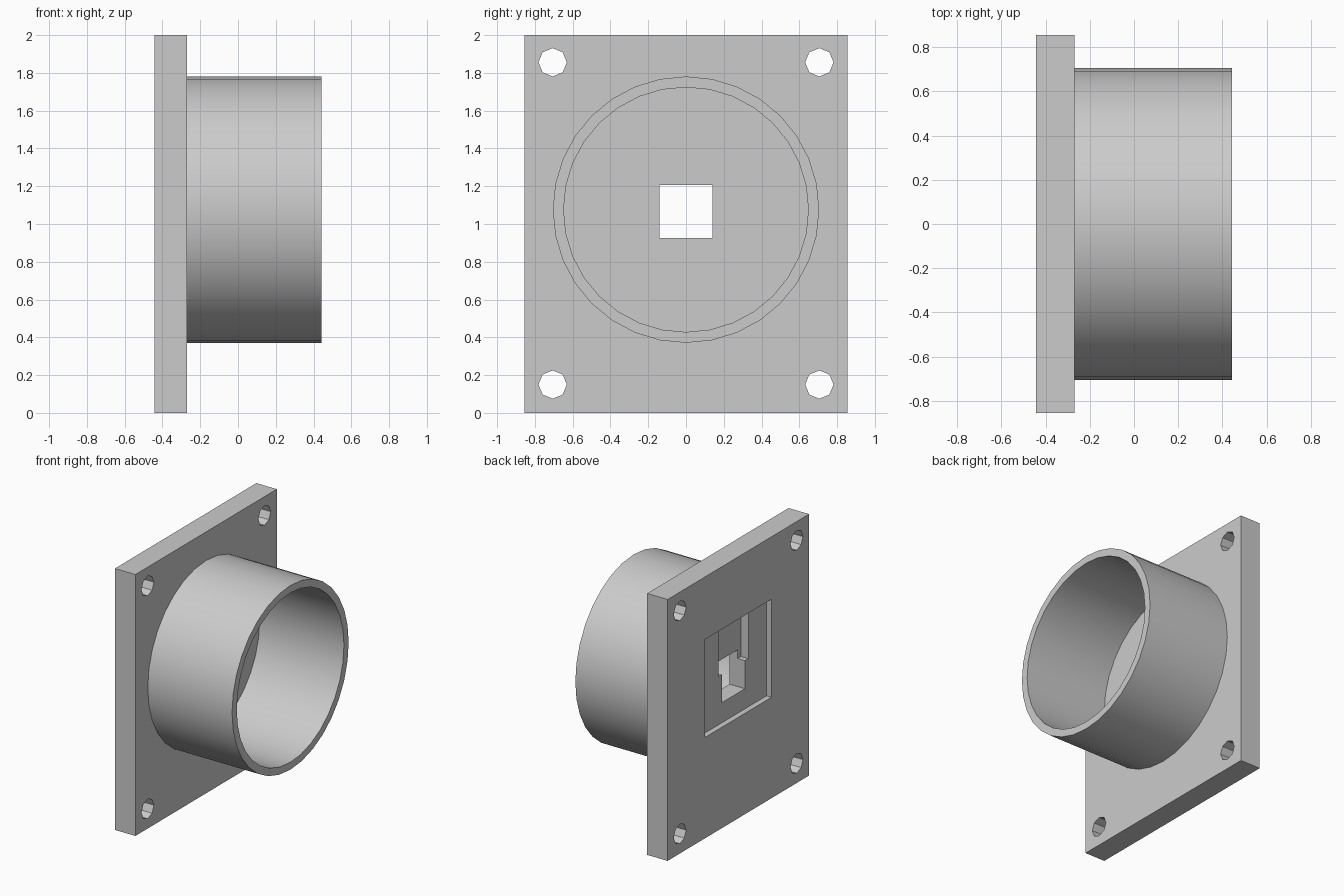
import bpy, bmesh, math
from mathutils import Matrix, Vector

if "Cube" in bpy.data.objects:
    bpy.data.objects.remove(bpy.data.objects["Cube"])

BACK, FACE, RIM = -0.443, -0.27, 0.443   # plate outside, plate inside, tube mouth
TUBE_Z = 1.076

grey = bpy.data.materials.new("light grey")
grey.use_nodes = True
grey.diffuse_color = (0.6, 0.6, 0.6, 1)
grey.node_tree.nodes["Principled BSDF"].inputs["Base Color"].default_value = (0.6, 0.6, 0.6, 1)


def make_object(name, bm):
    bmesh.ops.recalc_face_normals(bm, faces=bm.faces)
    mesh = bpy.data.meshes.new(name)
    bm.to_mesh(mesh)
    bm.free()
    mesh.materials.append(grey)
    obj = bpy.data.objects.new(name, mesh)
    bpy.context.collection.objects.link(obj)
    return obj


def box(name, low, high):
    low, high = Vector(low), Vector(high)
    bm = bmesh.new()
    place = Matrix.Translation((low + high) / 2) @ Matrix.Diagonal((*(high - low), 1))
    bmesh.ops.create_cube(bm, size=1, matrix=place)
    return make_object(name, bm)


def bolt_cutter(y, z):
    bm = bmesh.new()
    place = Matrix.Translation((FACE, y, z)) @ Matrix.Rotation(math.pi / 2, 4, "Y")
    bmesh.ops.create_cone(bm, cap_ends=True, segments=8, radius1=0.075,
                          radius2=0.075, depth=1, matrix=place)
    return make_object("bolt_cutter", bm)


def cut(target, cutter):
    mod = target.modifiers.new("cut", "BOOLEAN")
    mod.operation, mod.solver, mod.object = "DIFFERENCE", "EXACT", cutter
    bpy.context.view_layer.objects.active = target
    bpy.ops.object.modifier_apply(modifier=mod.name)
    bpy.data.objects.remove(cutter)


# Mounting plate with corner bolt holes
plate = box("mounting_plate", (BACK, -0.855, 0), (FACE, 0.855, 2))
for y in (-0.706, 0.706):
    for z in (0.15, 1.856):
        cut(plate, bolt_cutter(y, z))

# Stepped socket in the outside of the plate: shallow recess, slot, through hole
cut(plate, box("recess_cutter", (BACK - 0.1, -0.4, 0.772), (BACK + 0.042, 0.4, 1.522)))
cut(plate, box("slot_cutter", (BACK - 0.1, -0.18, 1.14), (BACK + 0.105, 0.18, 1.522)))
cut(plate, box("window_cutter", (BACK - 0.1, -0.14, 0.926), (FACE + 0.1, 0.14, 1.206)))

# Round tube, spun from its wall section
bm = bmesh.new()
corners = [(FACE, 0.648), (RIM, 0.648), (RIM, 0.705), (FACE, 0.705)]
ring = [bm.verts.new((x, 0, TUBE_Z + r)) for x, r in corners]
edges = [bm.edges.new((ring[i], ring[(i + 1) % 4])) for i in range(4)]
bmesh.ops.spin(bm, geom=ring + edges, cent=(0, 0, TUBE_Z), axis=(1, 0, 0),
               angle=math.tau, steps=32, use_merge=True)
bmesh.ops.remove_doubles(bm, verts=bm.verts, dist=0.0001)
tube = make_object("round_tube", bm)

# Smooth tube walls, sharp rims
bpy.ops.object.select_all(action="DESELECT")
tube.select_set(True)
bpy.context.view_layer.objects.active = tube
bpy.ops.object.shade_smooth_by_angle(angle=math.radians(30))
